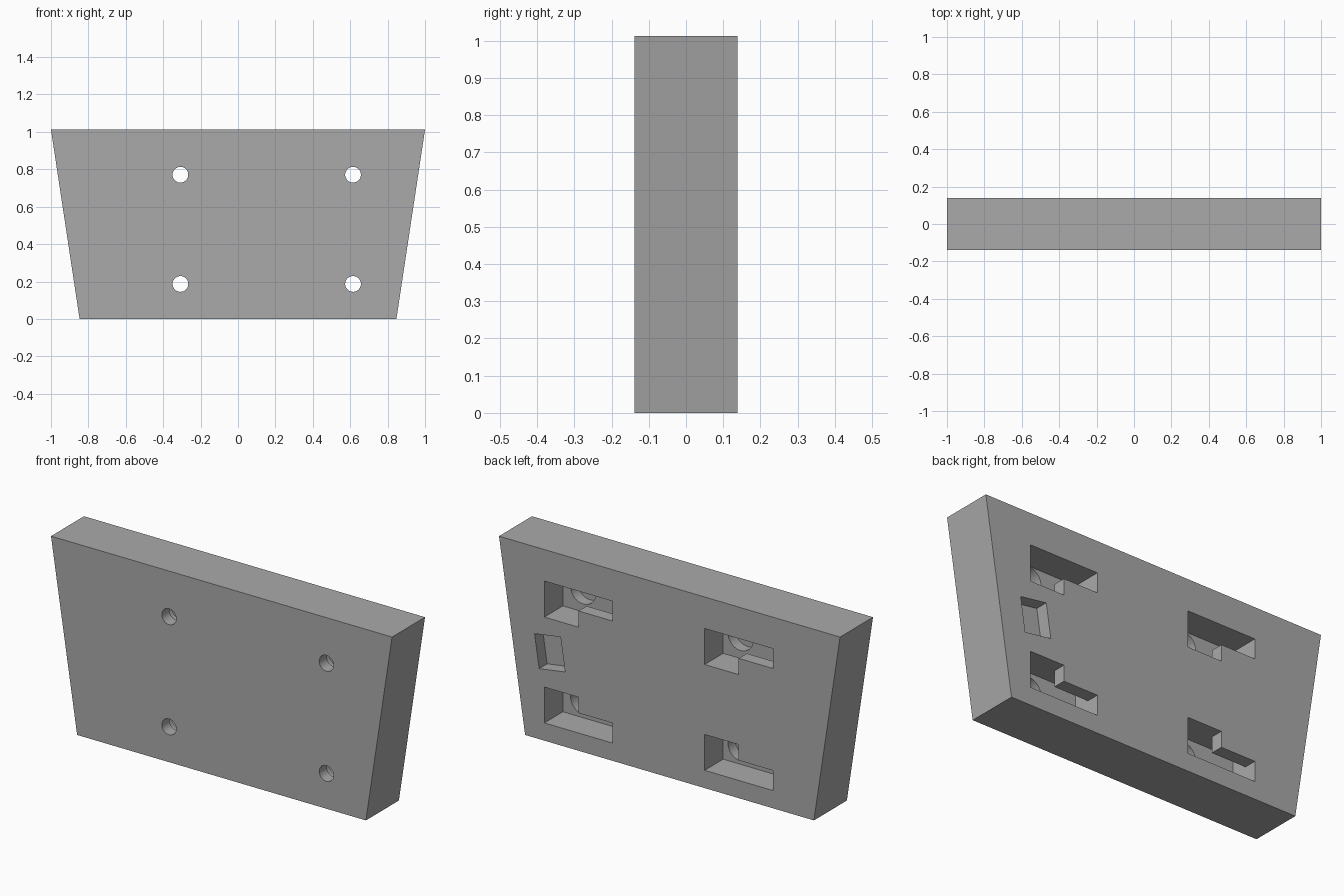
import bpy, bmesh, math
from mathutils import Matrix, Vector

if "Cube" in bpy.data.objects:
    bpy.data.objects.remove(bpy.data.objects["Cube"])

BACK, FRONT = 0.138, -0.138
LIP = 0.07          # y of the inner side of the keyhole lip
FLOOR = -0.017      # y of the pocket floor
OUT = 0.2           # cutters start outside the plate

grey = bpy.data.materials.new("plain_grey")
grey.use_nodes = True
grey.diffuse_color = (0.4, 0.4, 0.4, 1)
grey.node_tree.nodes["Principled BSDF"].inputs["Base Color"].default_value = (0.4, 0.4, 0.4, 1)


def prism(name, outline, y0, y1):
    """Extrude an x-z outline from y0 to y1."""
    bm = bmesh.new()
    face = bm.faces.new([bm.verts.new((x, y0, z)) for x, z in outline])
    side = bmesh.ops.extrude_face_region(bm, geom=[face])["geom"]
    moved = [v for v in side if isinstance(v, bmesh.types.BMVert)]
    bmesh.ops.translate(bm, verts=moved, vec=(0, y1 - y0, 0))
    bmesh.ops.recalc_face_normals(bm, faces=bm.faces)
    mesh = bpy.data.meshes.new(name)
    bm.to_mesh(mesh)
    bm.free()
    mesh.materials.append(grey)
    obj = bpy.data.objects.new(name, mesh)
    bpy.context.collection.objects.link(obj)
    return obj


def rect(x0, x1, z0, z1):
    return [(x0, z0), (x1, z0), (x1, z1), (x0, z1)]


def circle(x, z, r, n=48):
    return [(x + r * math.cos(math.tau * i / n), z + r * math.sin(math.tau * i / n))
            for i in range(n)]


def cut(name, outline, y0, y1):
    """Subtract a prism from the plate."""
    cutter = prism(name, outline, y0, y1)
    cutter.hide_render = True
    mod = plate.modifiers.new(name, 'BOOLEAN')
    mod.operation = 'DIFFERENCE'
    mod.solver = 'EXACT'
    mod.object = cutter
    bpy.ops.object.modifier_apply(modifier=name)
    bpy.data.objects.remove(cutter)


# Tapered mounting plate
plate = prism("mounting_plate", [(-0.847, 0), (0.847, 0), (1, 1.013), (-1, 1.013)], FRONT, BACK)
bpy.context.view_layer.objects.active = plate
plate.select_set(True)

# Keyhole pockets: a square entry and a slot in the lip, over a wider chamber
for right, hole_x in ((0.734, 0.615), (-0.206, -0.308)):
    mid, left = right - 0.2, right - 0.4
    for low, high, slot_low, slot_high, hole_z in (
            (0.655, 0.846, 0.741, 0.846, 0.771),
            (0.094, 0.284, 0.094, 0.2, 0.187)):
        cut("chamber", rect(left, right, low, high), LIP, FLOOR)
        cut("entry", rect(mid, right, low, high), OUT, 0.03)
        cut("slot", rect(left, mid + 0.05, slot_low, slot_high), OUT, 0.03)
        # Stepped screw hole through the pocket floor
        cut("counterbore", circle(hole_x, hole_z, 0.074), 0.02, -0.075)
        cut("screw_hole", circle(hole_x, hole_z, 0.042), 0.01, -OUT)

# Small tilted recess beside the edge
tilt = Matrix.Rotation(math.radians(-8.6), 2)
centre = Vector((0.702, 0.474))
recess = [centre + tilt @ Vector(p) for p in rect(-0.077, 0.077, -0.09, 0.09)]
cut("tilted_recess", recess, OUT, BACK - 0.067)

bpy.ops.object.shade_smooth_by_angle(angle=math.radians(30))
